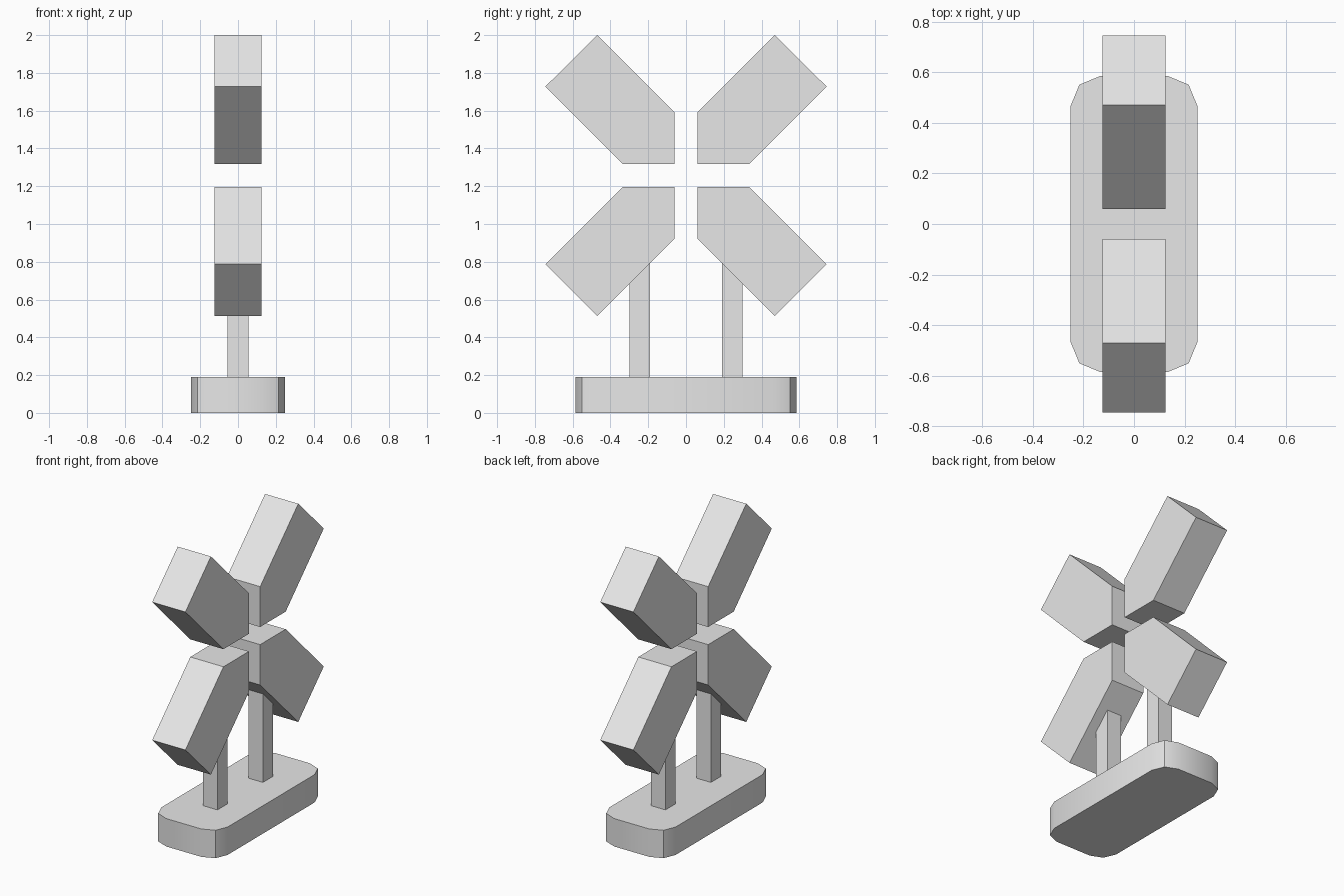
import bpy
import bmesh
import math

cube = bpy.data.objects.get("Cube")
if cube:
    bpy.data.objects.remove(cube, do_unlink=True)

grey = bpy.data.materials.new("light_grey")
grey.use_nodes = True
grey.diffuse_color = (0.8, 0.8, 0.8, 1)
grey.node_tree.nodes["Principled BSDF"].inputs["Base Color"].default_value = (0.8, 0.8, 0.8, 1)

HUB_Z = 1.257      # centre of the cross
ARM_HALF = 0.125   # half thickness of the arms
BASE_TOP = 0.19


def finish(bm, name):
    bmesh.ops.recalc_face_normals(bm, faces=bm.faces)
    mesh = bpy.data.meshes.new(name)
    bm.to_mesh(mesh)
    bm.free()
    mesh.materials.append(grey)
    obj = bpy.data.objects.new(name, mesh)
    bpy.context.collection.objects.link(obj)
    return obj


def box_mesh(low, high):
    bm = bmesh.new()
    bmesh.ops.create_cube(bm, size=1)
    for v in bm.verts:
        v.co = [a + (b - a) * (c + 0.5) for a, b, c in zip(low, high, v.co)]
    return bm


# Base: slab with rounded vertical corners
bm = box_mesh((-0.25, -0.585, 0), (0.25, 0.585, BASE_TOP))
corners = [e for e in bm.edges if abs(e.verts[0].co.z - e.verts[1].co.z) > 0.1]
bmesh.ops.bevel(bm, geom=corners, offset=0.117, segments=2, profile=0.5, affect='EDGES')
base = finish(bm, "base")
bpy.ops.object.select_all(action='DESELECT')
base.select_set(True)
bpy.context.view_layer.objects.active = base
bpy.ops.object.shade_smooth_by_angle(angle=math.radians(30))

# Posts: square uprights running into the lower arms
for name, side in (("front", -1), ("back", 1)):
    y0, y1 = sorted((side * 0.19, side * 0.3))
    finish(box_mesh((-0.055, y0, BASE_TOP), (0.055, y1, 0.82)), name + "_post")

# Arms: diagonal blocks with a right-angled point at the hub
PROFILE = [(0.06, 0.06), (0.335, 0.06), (0.745, 0.47), (0.47, 0.743), (0.06, 0.335)]
for vert, sz in (("upper", 1), ("lower", -1)):
    for name, sy in (("front", -1), ("back", 1)):
        bm = bmesh.new()
        face = bm.faces.new([bm.verts.new((-ARM_HALF, sy * y, HUB_Z + sz * z))
                             for y, z in PROFILE])
        new = bmesh.ops.extrude_face_region(bm, geom=[face])["geom"]
        bmesh.ops.translate(bm, vec=(2 * ARM_HALF, 0, 0),
                            verts=[g for g in new if isinstance(g, bmesh.types.BMVert)])
        finish(bm, f"{vert}_{name}_arm")
